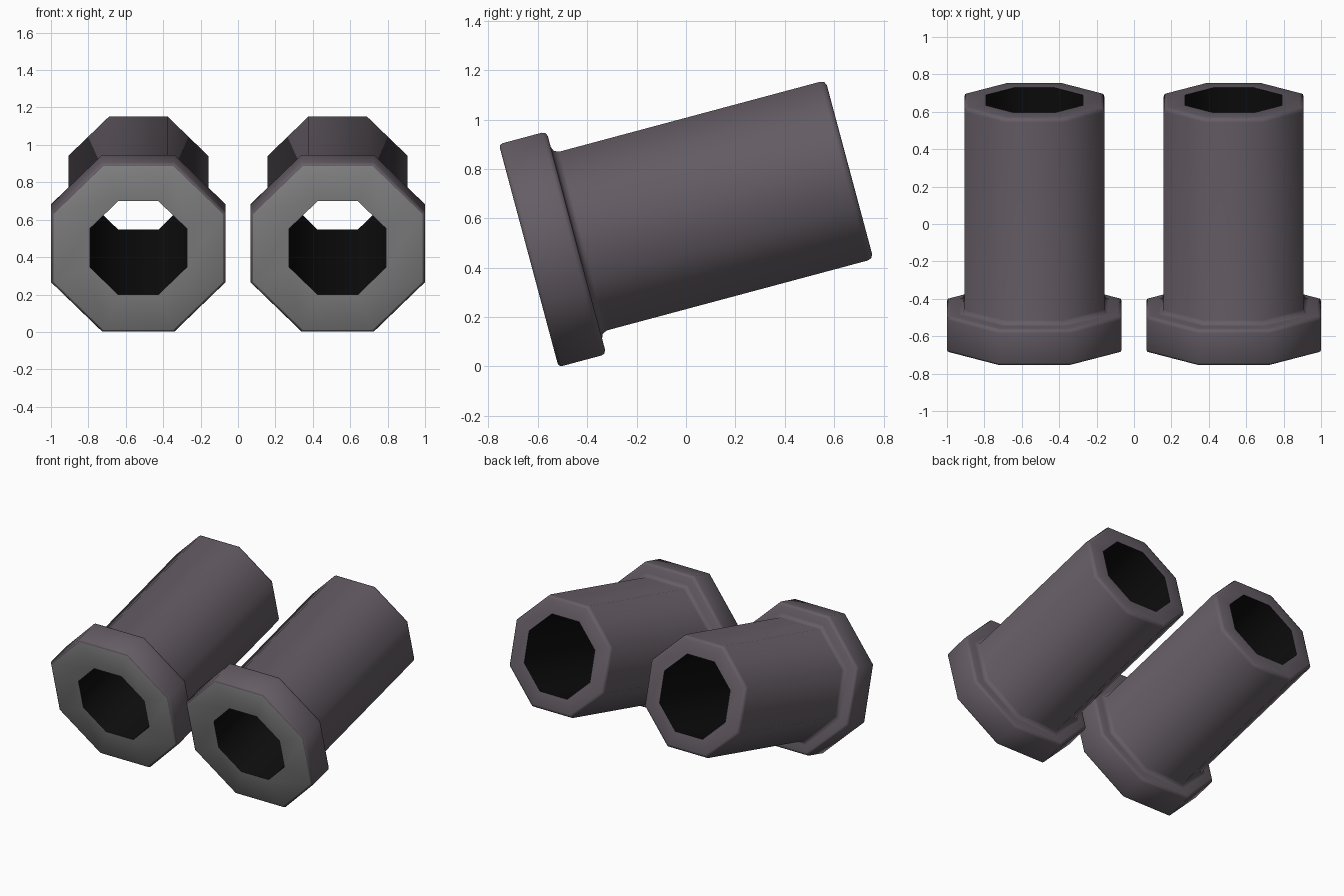
import bpy, bmesh, math
from mathutils import Matrix

if "Cube" in bpy.data.objects:
    bpy.data.objects.remove(bpy.data.objects["Cube"])

SIDES = 8
TILT = math.radians(15)


def material(name, rgb):
    m = bpy.data.materials.new(name)
    m.diffuse_color = (*rgb, 1)
    m.use_nodes = True
    m.node_tree.nodes["Principled BSDF"].inputs["Base Color"].default_value = m.diffuse_color
    return m


MATS = [material("dark_metal", (0.13, 0.11, 0.13)),
        material("muzzle_grey", (0.25, 0.25, 0.25)),
        material("bore_black", (0.004, 0.004, 0.004))]

# Closed wall section: (distance along axis, apothem, material of the band that follows)
PROFILE = [
    (0.000, 0.259, 1), (0.000, 0.453, 0),                      # front ring
    (0.005, 0.463, 0), (0.016, 0.467, 0),                      # flange
    (0.180, 0.467, 0), (0.194, 0.462, 0), (0.200, 0.448, 0),
    (0.200, 0.402, 0), (0.208, 0.383, 0), (0.228, 0.3745, 0),  # fillet into barrel
    (1.322, 0.3745, 0), (1.338, 0.369, 0), (1.345, 0.353, 0),  # rear rim
    (1.345, 0.259, 2),                                         # bore
]


def tube(name, x):
    bm = bmesh.new()
    rings = []
    for t, apothem, _ in PROFILE:
        r = apothem / math.cos(math.pi / SIDES)
        rings.append([bm.verts.new((r * math.cos(a), t, r * math.sin(a)))
                      for a in ((k + 0.5) * 2 * math.pi / SIDES for k in range(SIDES))])
    for i, ring in enumerate(rings):
        nxt = rings[(i + 1) % len(rings)]
        for k in range(SIDES):
            j = (k + 1) % SIDES
            f = bm.faces.new((ring[k], ring[j], nxt[j], nxt[k]))
            f.material_index = PROFILE[i][2]
    bmesh.ops.recalc_face_normals(bm, faces=bm.faces)
    bm.transform(Matrix.Translation((x, -0.637, 0.449)) @ Matrix.Rotation(TILT, 4, 'X'))
    me = bpy.data.meshes.new(name)
    bm.to_mesh(me)
    bm.free()
    for m in MATS:
        me.materials.append(m)
    ob = bpy.data.objects.new(name, me)
    bpy.context.collection.objects.link(ob)
    bpy.ops.object.select_all(action='DESELECT')
    ob.select_set(True)
    bpy.context.view_layer.objects.active = ob
    bpy.ops.object.shade_smooth_by_angle(angle=math.radians(50))


# Pair of tilted flanged tubes
for name, side in (("left_tube", -1), ("right_tube", 1)):
    tube(name, side * 0.533)
